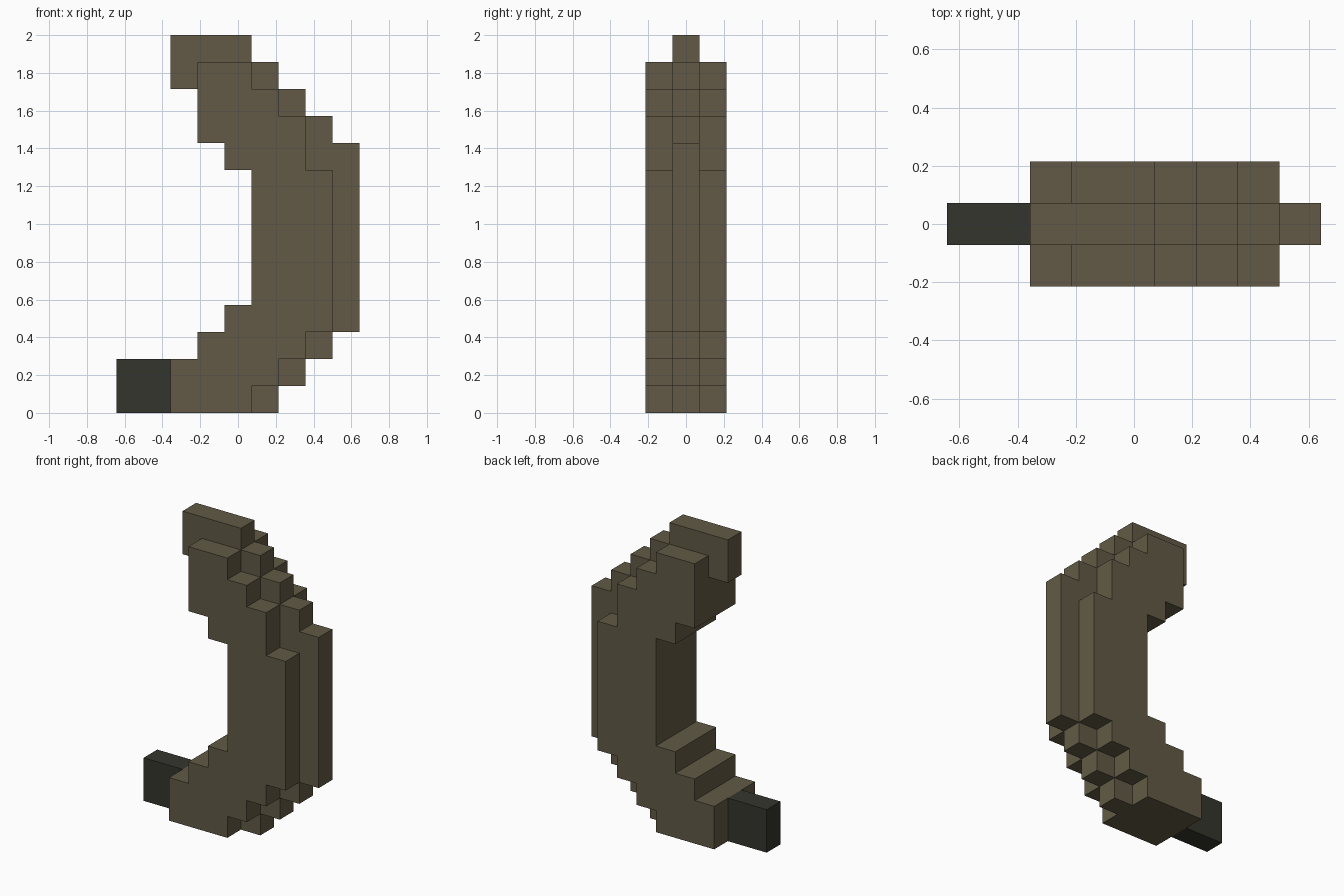
import bpy, bmesh

if "Cube" in bpy.data.objects:
    bpy.data.objects.remove(bpy.data.objects["Cube"])

U = 1 / 7  # size of one block


def material(name, rgb):
    m = bpy.data.materials.new(name)
    m.diffuse_color = (*[(c / 255 / 12.92 if c < 10 else ((c / 255 + 0.055) / 1.055) ** 2.4)
                         for c in rgb], 1)
    m.use_nodes = True
    m.node_tree.nodes["Principled BSDF"].inputs["Base Color"].default_value = m.diffuse_color
    return m


def slab(name, rows, half_width, mat):
    """Extrude a stepped outline; rows are (z_low, z_high, x_left, x_right) in blocks."""
    left = [p for z0, z1, a, b in rows for p in ((a, z0), (a, z1))]
    right = [p for z0, z1, a, b in rows for p in ((b, z0), (b, z1))]
    loop = []
    for p in right + left[::-1]:
        if p not in loop:
            loop.append(p)
    # drop points lying on a straight run
    n = len(loop)
    loop = [p for i, p in enumerate(loop)
            if not any(loop[i - 1][k] == p[k] == loop[(i + 1) % n][k] for k in (0, 1))]
    bm = bmesh.new()
    face = bm.faces.new([bm.verts.new((x * U, -half_width * U, z * U)) for x, z in loop])
    ext = bmesh.ops.extrude_face_region(bm, geom=[face])
    verts = [g for g in ext["geom"] if isinstance(g, bmesh.types.BMVert)]
    bmesh.ops.translate(bm, verts=verts, vec=(0, 2 * half_width * U, 0))
    bmesh.ops.recalc_face_normals(bm, faces=bm.faces)
    mesh = bpy.data.meshes.new(name)
    bm.to_mesh(mesh)
    bm.free()
    mesh.materials.append(mat)
    ob = bpy.data.objects.new(name, mesh)
    bpy.context.collection.objects.link(ob)
    return ob


olive = material("olive brown", (98, 90, 70))
dark = material("dark charcoal", (53, 53, 46))

# wide stepped crescent
body = slab("curved_body", [
    (0, 1, -2.5, 0.5), (1, 2, -2.5, 1.5), (2, 3, -1.5, 2.5), (3, 4, -0.5, 3.5),
    (4, 9, 0.5, 3.5), (9, 10, -0.5, 2.5), (10, 11, -1.5, 2.5),
    (11, 12, -1.5, 1.5), (12, 13, -1.5, 0.5)], 1.5, olive)

# narrow central ridge, one block further out
ridge = slab("central_ridge", [
    (0, 1, -2.5, 1.5), (1, 2, -2.5, 2.5), (2, 3, -1.5, 3.5), (3, 4, -0.5, 4.5),
    (4, 9, 0.5, 4.5), (9, 10, -0.5, 4.5), (10, 11, -1.5, 3.5), (11, 12, -1.5, 2.5),
    (12, 13, -2.5, 1.5), (13, 14, -2.5, 0.5)], 0.5, olive)

# fuse the ridge into the body
union = body.modifiers.new("join_ridge", 'BOOLEAN')
union.operation = 'UNION'
union.solver = 'EXACT'
union.object = ridge
bpy.context.view_layer.objects.active = body
bpy.ops.object.modifier_apply(modifier=union.name)
bpy.data.objects.remove(ridge)

# dark peg at the lower end
slab("end_peg", [(0, 2, -4.5, -2.5)], 0.5, dark)
